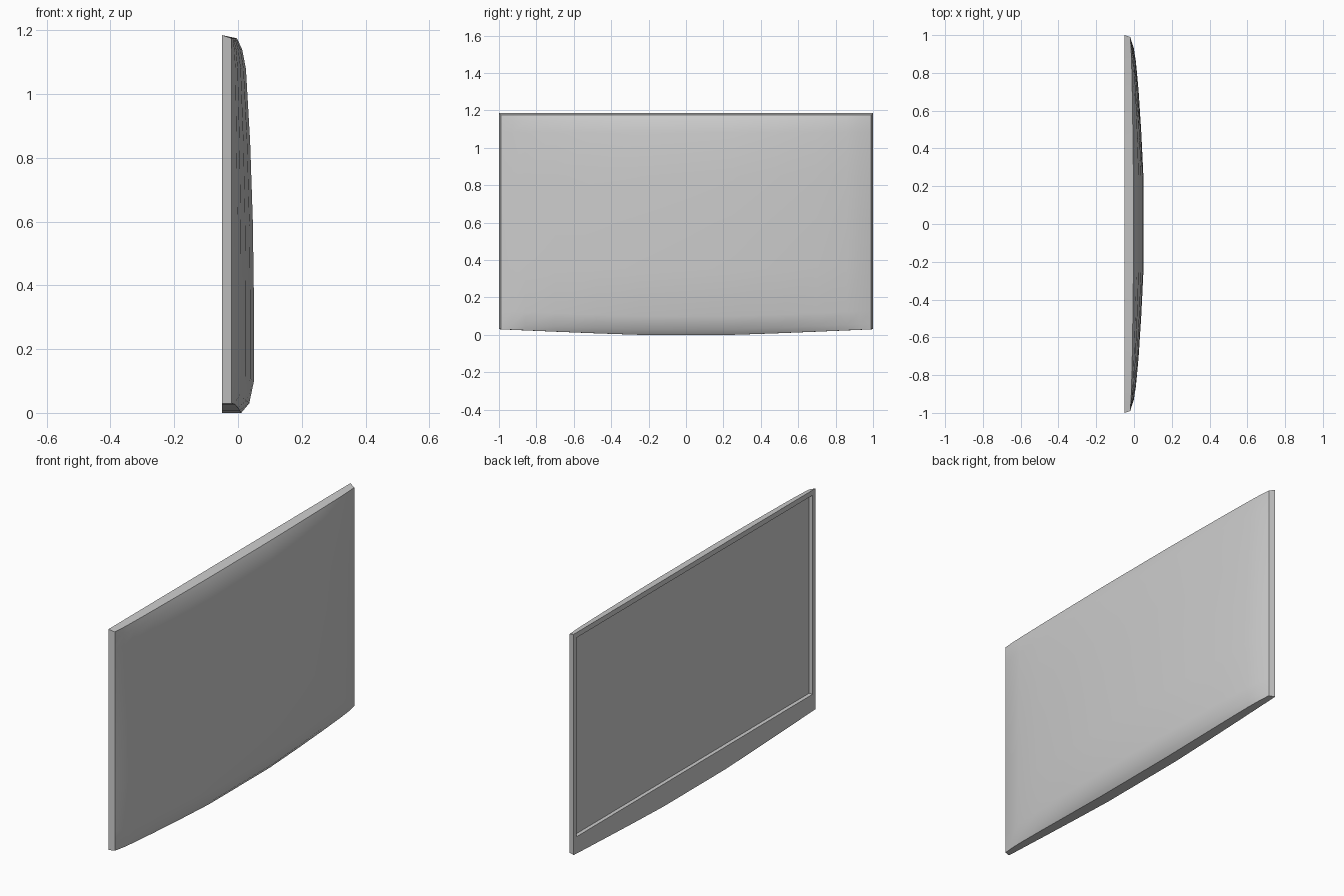
import bpy, bmesh

if "Cube" in bpy.data.objects:
    bpy.data.objects.remove(bpy.data.objects["Cube"])

FRONT, RECESS, RIM = -0.05, -0.03, -0.02
# half of the horizontal bulge: (y, bulge factor, bottom edge height)
HALF = [(0.25, 1.0, 0.0), (0.48, 0.84, 0.008), (0.70, 0.64, 0.017),
        (0.86, 0.43, 0.024), (0.93, 0.27, 0.027), (0.99, 0.0, 0.03)]
COLS = [(-y, f, b) for y, f, b in reversed(HALF)] + HALF
# vertical bulge: (z, bulge factor)
ROWS = [(0.0, 0.43), (0.03, 0.79), (0.10, 1.0), (0.35, 1.0), (0.60, 0.95),
        (0.85, 0.83), (1.08, 0.64), (1.14, 0.47), (1.175, 0.24)]
TOP = ROWS[-1][0]
SCREEN_Y, SCREEN_LOW, SCREEN_HIGH = 0.975, 0.117, 1.158


def finish(bm, name):
    mesh = bpy.data.meshes.new(name)
    bm.to_mesh(mesh)
    bm.free()
    obj = bpy.data.objects.new(name, mesh)
    bpy.context.collection.objects.link(obj)
    return obj


def clamp(v, low, high):
    return max(low, min(high, v))


def bridge(bm, a, b):
    n = len(a)
    for i in range(n):
        j = (i + 1) % n
        bm.faces.new((a[i], a[j], b[j], b[i]))


# housing: bulged back grid
bm = bmesh.new()
grid = [[bm.verts.new((RIM + 0.07 * f * g, y, z + b * (1 - z / TOP)))
         for y, f, b in COLS] for z, g in ROWS]
nr, nc = len(ROWS), len(COLS)
for r in range(nr - 1):
    for c in range(nc - 1):
        bm.faces.new((grid[r][c], grid[r][c + 1], grid[r + 1][c + 1], grid[r + 1][c]))

# housing: edge band, front bezel and recess wall, ring by ring
rim = (grid[0] + [row[-1] for row in grid[1:]] + grid[-1][-2::-1]
       + [row[0] for row in grid[-2:0:-1]])
outer, inner, deep = [], [], []
for v in rim:
    y, z = v.co.y / 0.99, v.co.z
    if z > TOP - 0.001:
        z = 1.185
    outer.append(bm.verts.new((FRONT, y, z)))
    iy = clamp(y, -SCREEN_Y, SCREEN_Y)
    iz = clamp(z, SCREEN_LOW, SCREEN_HIGH)
    inner.append(bm.verts.new((FRONT, iy, iz)))
    deep.append(bm.verts.new((RECESS, iy, iz)))
bridge(bm, rim, outer)
bridge(bm, outer, inner)
bridge(bm, inner, deep)
bmesh.ops.remove_doubles(bm, verts=bm.verts[:], dist=0.0005)
bmesh.ops.recalc_face_normals(bm, faces=bm.faces[:])
housing = finish(bm, "housing")

# screen: flat panel closing the recess
bm = bmesh.new()
S = SCREEN_Y
corners = [(S, SCREEN_LOW), (-S, SCREEN_LOW), (-S, SCREEN_HIGH), (S, SCREEN_HIGH)]
face = bm.faces.new([bm.verts.new((RECESS, y, z)) for y, z in corners])
face.normal_update()
if face.normal.x > 0:
    face.normal_flip()
finish(bm, "screen")

# smooth back, crisp edges
bpy.ops.object.select_all(action='DESELECT')
housing.select_set(True)
bpy.context.view_layer.objects.active = housing
bpy.ops.object.shade_smooth_by_angle(angle=0.55)
